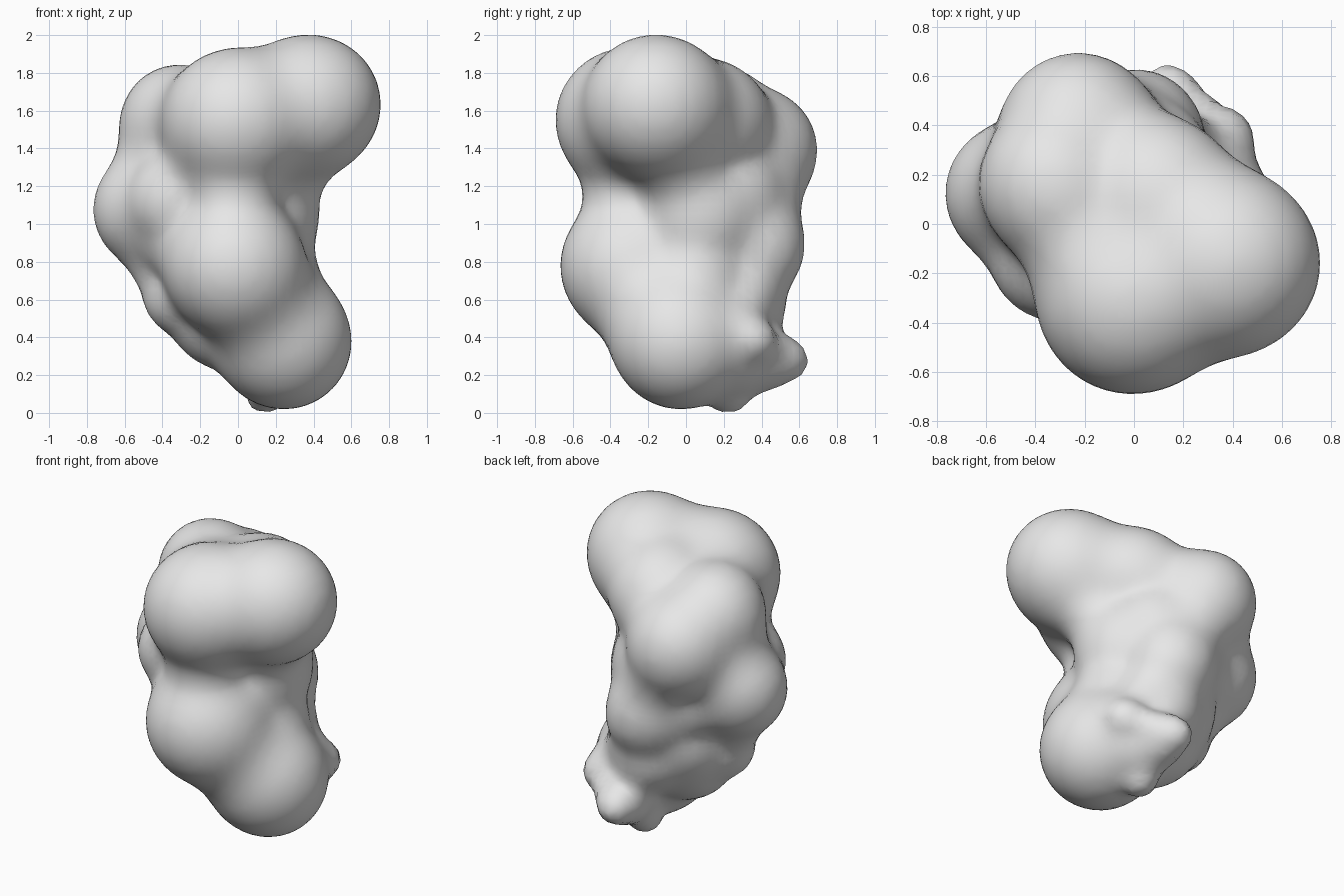
import bpy, bmesh, math
from mathutils import Vector, Matrix

if "Cube" in bpy.data.objects:
    bpy.data.objects.remove(bpy.data.objects["Cube"], do_unlink=True)

# Lobes of the lump: centre x, y, z and radius
LOBES = {
    "upper_side": (0.40, -0.16, 1.635, 0.35),
    "upper_front": (-0.02, -0.33, 1.55, 0.35),
    "mid_front": (-0.02, -0.31, 0.78, 0.35),
    "low_side": (0.25, -0.03, 0.37, 0.345),
    "upper_far": (-0.33, 0.16, 1.555, 0.265),
    "upper_back": (-0.23, 0.405, 1.40, 0.275),
    "mid_far": (-0.51, 0.13, 1.07, 0.24),
    "mid_back": (0.015, 0.38, 0.88, 0.225),
    "crown": (0.08, 0.14, 1.55, 0.285),
    "column": (0.15, 0.08, 1.05, 0.255),
    "back_fill": (0.04, 0.24, 1.15, 0.26),
    "heart": (-0.12, 0.12, 1.02, 0.30),
    "waist": (0.18, 0.09, 0.72, 0.20),
    "flank": (-0.34, -0.17, 1.12, 0.20),
    "belly": (-0.10, 0.08, 0.51, 0.25),
    "under_back": (-0.14, 0.18, 0.70, 0.26),
    "belly_back": (0.03, 0.31, 0.57, 0.18),
    "corner": (-0.35, 0.04, 0.57, 0.11),
    "haunch": (0.22, 0.25, 0.28, 0.17),
    "hip": (0.31, 0.24, 0.41, 0.15),
    "hip_knob": (0.39, 0.36, 0.39, 0.075),
    "tail_root": (0.15, 0.42, 0.27, 0.12),
    "tail_tip": (0.13, 0.55, 0.275, 0.085),
    "foot_knob": (0.14, 0.22, 0.085, 0.075),
}

# Webs joining pairs of lobes: thickness as a share of the lobe radii
WEBS = [
    ("upper_side", "upper_front", 0.96),
    ("upper_front", "upper_far", 0.90),
    ("upper_far", "upper_back", 0.98),
    ("upper_back", "upper_side", 0.86),
    ("upper_front", "crown", 0.94),
    ("upper_side", "crown", 0.92),
    ("upper_side", "column", 0.74),
    ("upper_front", "column", 0.76),
    ("upper_front", "mid_front", 0.63),
    ("upper_front", "flank", 0.72),
    ("flank", "mid_far", 0.94),
    ("flank", "upper_far", 0.75),
    ("upper_far", "mid_far", 0.88),
    ("upper_back", "mid_far", 0.85),
    ("upper_back", "mid_back", 0.86),
    ("upper_back", "column", 0.85),
    ("mid_front", "mid_far", 0.80),
    ("mid_front", "column", 0.82),
    ("mid_front", "low_side", 0.92),
    ("mid_far", "mid_back", 0.88),
    ("mid_back", "column", 0.88),
    ("mid_far", "corner", 0.90),
    ("mid_front", "corner", 0.82),
    ("corner", "belly_back", 0.95),
    ("belly", "low_side", 0.85),
    ("mid_back", "belly_back", 0.90),
    ("belly_back", "low_side", 0.80),
    ("belly_back", "tail_root", 0.80),
    ("tail_tip", "hip_knob", 0.80),
    ("foot_knob", "tail_root", 0.75),
    ("column", "low_side", 0.72),
    ("mid_back", "hip", 0.78),
]
BLEND = 0.037

# Every part is a rounded rod: start, direction, start radius, radius change
rods = []
for x, y, z, r in LOBES.values():
    rods.append((Vector((x, y, z)), Vector(), r, 0.0))
for a, b, share in WEBS:
    pa, pb = Vector(LOBES[a][:3]), Vector(LOBES[b][:3])
    ra, rb = LOBES[a][3] * share, LOBES[b][3] * share
    rods.append((pa.lerp(pb, 0.2), (pb - pa) * 0.6,
                 ra + 0.2 * (rb - ra), 0.6 * (rb - ra)))


def settle(p):
    """Move a point onto the softly blended surface of all rods."""
    for _ in range(6):
        total, grad = 0.0, Vector()
        for start, axis, r, dr in rods:
            d = p - start
            if axis.length_squared > 0:
                t = min(max(d.dot(axis) / axis.length_squared, 0.0), 1.0)
                d = d - axis * t
                r += dr * t
            dist = max(d.length, 1e-5)
            w = math.exp(-(dist - r) / BLEND)
            total += w
            grad += d * (w / dist)
        grad /= total
        value = -BLEND * math.log(total)
        step = grad * (value / max(grad.length_squared, 0.2))
        if step.length > 0.04:
            step *= 0.04 / step.length
        p = p - step
    return p


# Rough union of balls strung along the rods
bm = bmesh.new()
for start, axis, r, dr in rods:
    for t in ((0.0, 0.5, 1.0) if axis.length_squared > 0 else (0.0,)):
        bmesh.ops.create_icosphere(bm, subdivisions=3, radius=r + dr * t,
                                   matrix=Matrix.Translation(start + axis * t))
mesh = bpy.data.meshes.new("lumpy_body")
bm.to_mesh(mesh)
bm.free()
body = bpy.data.objects.new("lumpy_body", mesh)
bpy.context.collection.objects.link(body)
bpy.ops.object.select_all(action='DESELECT')
body.select_set(True)
bpy.context.view_layer.objects.active = body

# Fuse into one skin and relax the creases
remesh = body.modifiers.new("fuse", 'REMESH')
remesh.mode = 'VOXEL'
remesh.voxel_size = 0.045
bpy.ops.object.modifier_apply(modifier="fuse")
relax = body.modifiers.new("relax", 'SMOOTH')
relax.factor = 0.5
relax.iterations = 3
bpy.ops.object.modifier_apply(modifier="relax")

# Settle the skin on the blended surface
mesh = body.data
for v in mesh.vertices:
    v.co = settle(v.co.copy())
mesh.update()
bpy.ops.object.shade_smooth()

# Plain light grey
mat = bpy.data.materials.new("light_grey")
mat.use_nodes = True
grey = (0.8, 0.8, 0.8, 1.0)
mat.diffuse_color = grey
mat.node_tree.nodes["Principled BSDF"].inputs["Base Color"].default_value = grey
mesh.materials.clear()
mesh.materials.append(mat)
